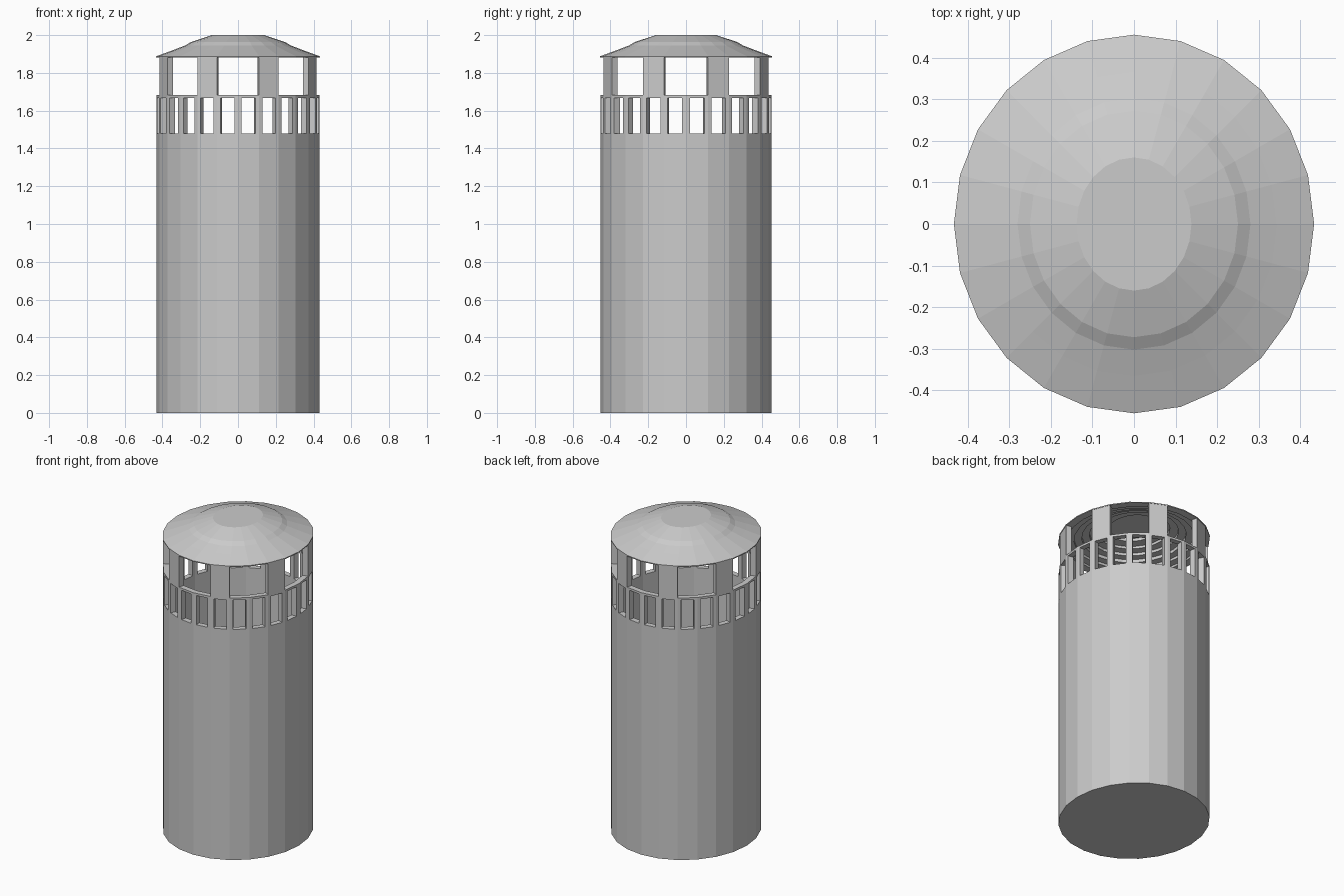
import bpy
import bmesh
import math

SIDES = 24
R_OUT = 0.431       # outer half-width along x
R_IN = 0.396        # inner half-width along x
STRETCH = 0.022     # extra radius along y

if "Cube" in bpy.data.objects:
    bpy.data.objects.remove(bpy.data.objects["Cube"], do_unlink=True)

grey = bpy.data.materials.new("concrete_grey")
grey.use_nodes = True
grey.diffuse_color = (0.6, 0.6, 0.6, 1)
grey.node_tree.nodes["Principled BSDF"].inputs["Base Color"].default_value = (0.6, 0.6, 0.6, 1)


def corner(i, r):
    a = 2 * math.pi * i / SIDES
    return r * math.cos(a), (r + STRETCH) * math.sin(a)


def point(u, r, z):
    """Point on the polygonal wall; u counts facets, fractions lie along a facet."""
    i = math.floor(u)
    t = u - i
    (ax, ay), (bx, by) = corner(i, r), corner(i + 1, r)
    return ax + (bx - ax) * t, ay + (by - ay) * t, z


def finish(name, bm):
    bmesh.ops.recalc_face_normals(bm, faces=bm.faces)
    mesh = bpy.data.meshes.new(name)
    bm.to_mesh(mesh)
    bm.free()
    mesh.materials.append(grey)
    obj = bpy.data.objects.new(name, mesh)
    bpy.context.collection.objects.link(obj)
    return obj


def bridge(bm, loops, closed):
    """Skin quads between consecutive vertex loops."""
    for a, b in zip(loops, loops[1:]):
        n = len(a)
        for i in range(n if closed else n - 1):
            j = (i + 1) % n
            bm.faces.new((a[i], a[j], b[j], b[i]))


def lathe(name, profile, ring=False):
    """Turn a profile; a ring joins its ends, otherwise the ends are capped."""
    bm = bmesh.new()
    loops = [[bm.verts.new(point(i, r, z)) for i in range(SIDES)] for r, z in profile]
    bridge(bm, loops + loops[:1] if ring else loops, True)
    if not ring:
        bm.faces.new(loops[0])
        bm.faces.new(loops[-1])
    return finish(name, bm)


def posts(name, spans, z0, z1):
    """Wall pieces following the facets, one per list of facet positions."""
    bm = bmesh.new()
    for span in spans:
        loops = [[bm.verts.new(point(u, r, z)) for r, z in
                  ((R_OUT, z0), (R_OUT, z1), (R_IN, z1), (R_IN, z0))] for u in span]
        bridge(bm, loops, True)
        bm.faces.new(loops[0])
        bm.faces.new(loops[-1])
    return finish(name, bm)


# Hollow tower shaft with a closed base
lathe("tower_shaft", [(R_OUT, 0), (R_OUT, 1.48), (R_IN, 1.48), (R_IN, 0.03)])

# Lower gallery: one small opening per facet, bars on the corners
posts("gallery_bars", [(i - 0.17, i, i + 0.17) for i in range(SIDES)], 1.48, 1.668)
lathe("gallery_ring", [(R_OUT, 1.668), (R_OUT, 1.682), (R_IN, 1.682), (R_IN, 1.668)], ring=True)

# Upper gallery: wide openings between one-facet pillars
posts("upper_pillars", [(i, i + 1) for i in range(1, SIDES, 3)], 1.682, 1.884)

# Roof: sloped outside, stepped underside
outside = [(0.138, 2.0), (0.25, 1.963), (0.28, 1.945), (0.343, 1.921), (0.433, 1.888), (0.433, 1.882)]
steps = [(0.385, 1.882), (0.34, 1.896), (0.295, 1.912), (0.25, 1.932), (0.2, 1.95), (0.14, 1.966)]
underside = []
for (r, z), (_, z_next) in zip(steps, steps[1:] + [(0, 1.985)]):
    underside += [(r, z), (r, z_next)]
lathe("roof", outside + underside)
